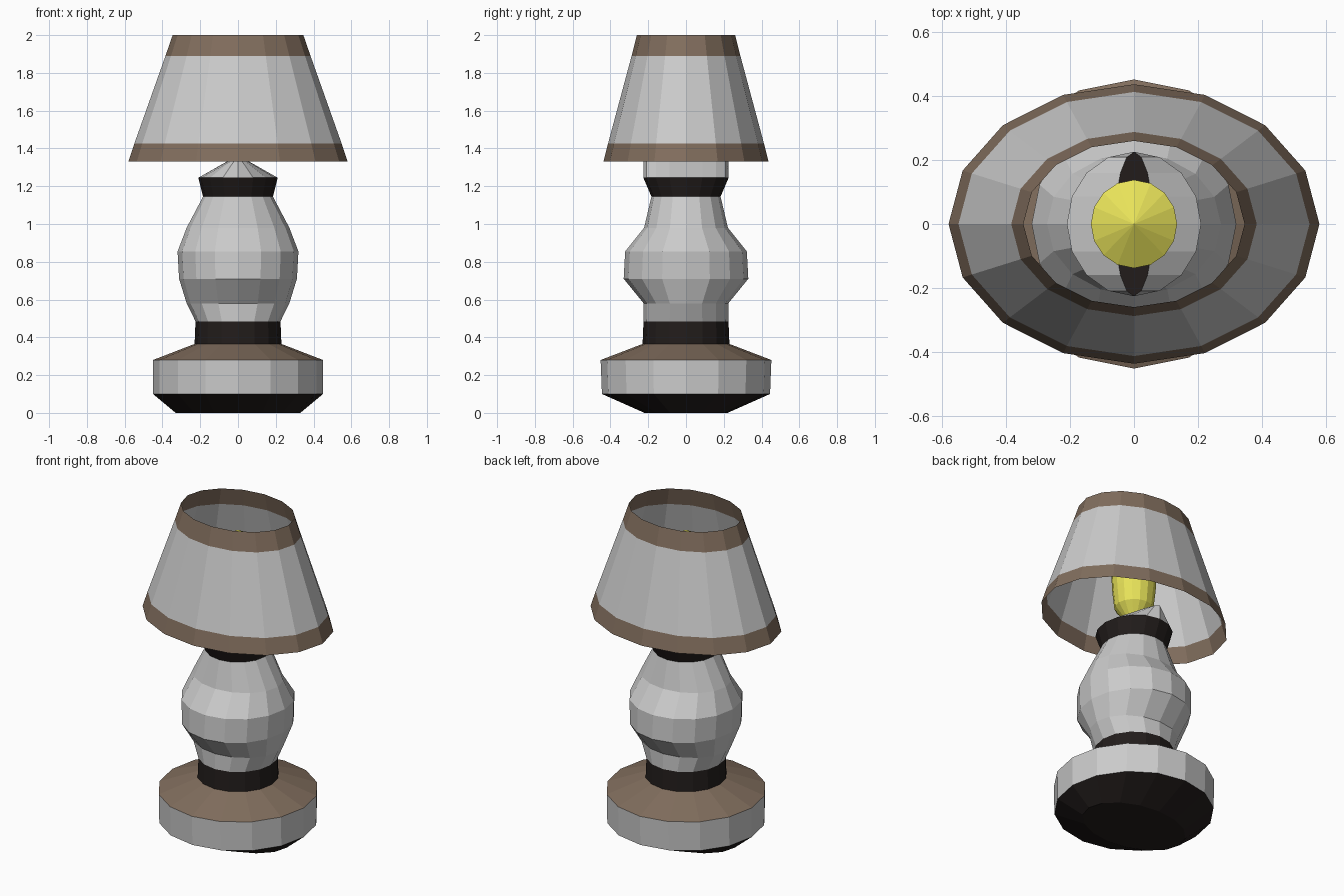
import bpy, bmesh
from math import sin, cos, pi

if "Cube" in bpy.data.objects:
    bpy.data.objects.remove(bpy.data.objects["Cube"])

SIDES = 16


def material(name, rgb):
    m = bpy.data.materials.new(name)
    m.diffuse_color = (*rgb, 1)
    m.use_nodes = True
    m.node_tree.nodes["Principled BSDF"].inputs["Base Color"].default_value = m.diffuse_color
    return m


brown = material("brown", (0.22, 0.155, 0.11))
black = material("black", (0.016, 0.012, 0.011))
yellow = material("yellow", (0.8, 0.76, 0.1))


def loft(name, rings, mat=None, cap_bottom=False, cap_top=False, outward=True):
    """Skin a stack of elliptical rings given as (rx, ry, z)."""
    bm = bmesh.new()
    loops = []
    for rx, ry, z in rings:
        if rx == 0:
            loops.append([bm.verts.new((0, 0, z))] * SIDES)
        else:
            loops.append([bm.verts.new((rx * cos(2 * pi * i / SIDES),
                                        ry * sin(2 * pi * i / SIDES), z))
                          for i in range(SIDES)])
    for a, b in zip(loops, loops[1:]):
        for i in range(SIDES):
            j = (i + 1) % SIDES
            corners = list(dict.fromkeys((a[i], a[j], b[j], b[i])))
            bm.faces.new(corners)
    if cap_bottom:
        bm.faces.new(loops[0][::-1])
    if cap_top:
        bm.faces.new(loops[-1])
    me = bpy.data.meshes.new(name)
    bm.to_mesh(me)
    bm.free()
    ob = bpy.data.objects.new(name, me)
    bpy.context.collection.objects.link(ob)
    if mat:
        me.materials.append(mat)
    return ob


# Foot: dark underside, grey rim, brown sloping top
foot_low, foot_high = (0.45, 0.445, 0.10), (0.45, 0.452, 0.28)
neck_low, neck_high = (0.23, 0.23, 0.365), (0.225, 0.225, 0.485)
loft("foot_underside", [(0.33, 0.22, 0), foot_low], black, cap_bottom=True)
loft("foot_rim", [foot_low, foot_high])
loft("foot_top", [foot_high, neck_low], brown)
loft("lower_collar", [neck_low, neck_high], black)

# Bulging body
body_top = (0.185, 0.183, 1.145)
loft("body", [neck_high, (0.272, 0.224, 0.58), (0.312, 0.33, 0.71),
              (0.32, 0.322, 0.855), (0.272, 0.222, 0.98), body_top])

# Upper collar and pinched cap under the bulb
collar_top = (0.21, 0.226, 1.245)
cap_rim = (0.06, 0.226, 1.33)
loft("upper_collar", [body_top, collar_top], black)
loft("pinched_cap", [collar_top, cap_rim])
loft("socket", [cap_rim, (0, 0, 1.33)], black)

# Bulb
loft("bulb", [(0.045, 0.045, 1.33), (0.11, 0.11, 1.41), (0.122, 0.122, 1.52),
              (0.135, 0.138, 1.80), (0, 0, 1.88)], yellow, cap_bottom=True)

# Open shade with brown trim at both edges
shade = [(0.58, 0.437, 1.33), (0.549, 0.413, 1.425),
         (0.384, 0.288, 1.89), (0.346, 0.26, 2.0)]
loft("shade_lower_trim", shade[0:2], brown)
loft("shade", shade[1:3])
loft("shade_upper_trim", shade[2:4], brown)
